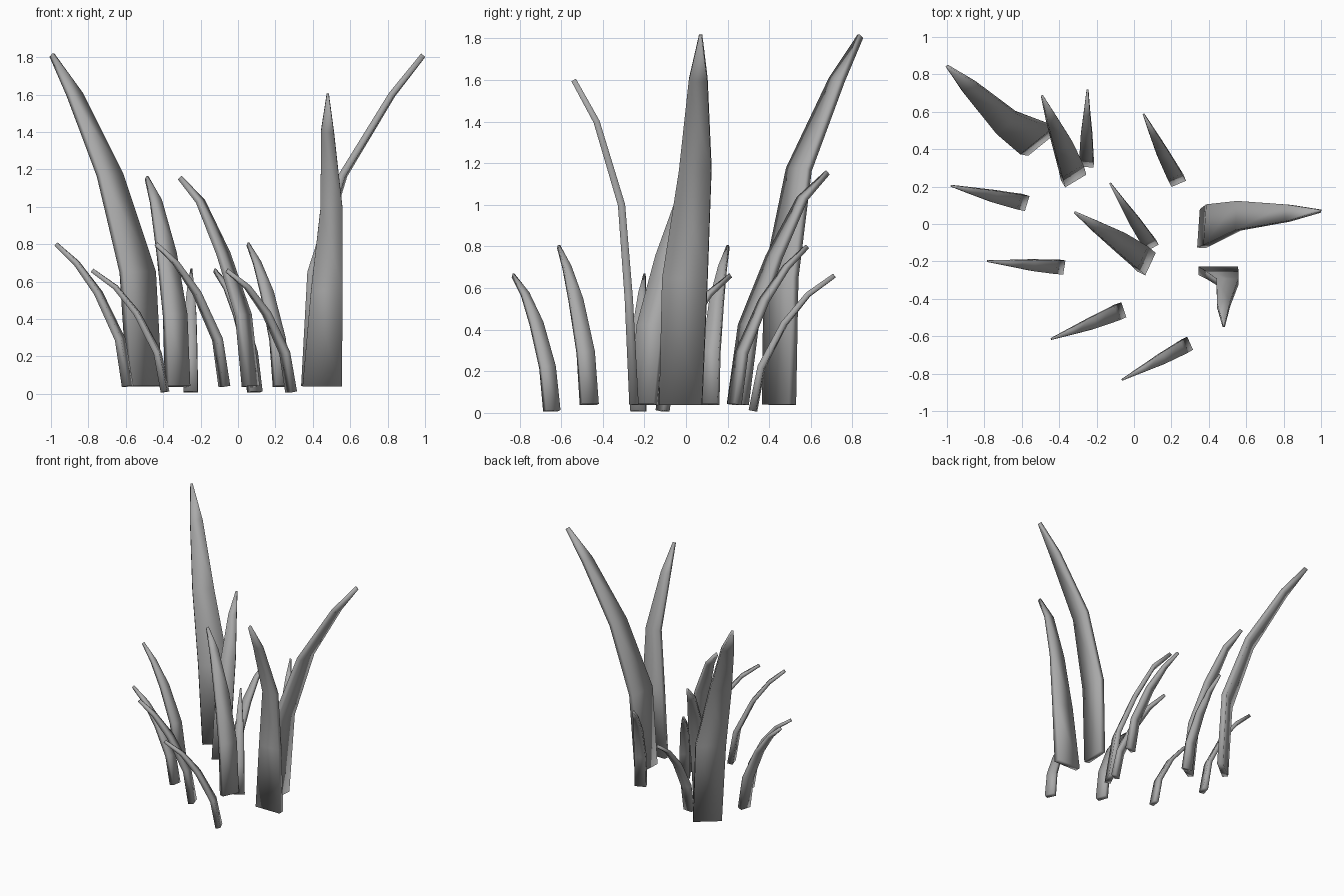
import bpy, bmesh
from math import radians
from mathutils import Vector, Matrix

cube = bpy.data.objects.get("Cube")
if cube:
    bpy.data.objects.remove(cube)

grey = bpy.data.materials.new("plain_grey")
grey.use_nodes = True
colour = (0.4, 0.4, 0.4, 1)
grey.diffuse_color = colour
grey.node_tree.nodes["Principled BSDF"].inputs["Base Color"].default_value = colour

# Blade shapes: root and tip thickness, then rings of (lean, sideways drift, height, half width)
SHAPES = {
    "giant": (.045, .028, [(0, 0, .04, .103), (.03, .022, .65, .109), (.19, .083, 1.17, .078),
                           (.45, .115, 1.6, .045), (.615, .138, 1.81, .008)]),
    "upright": (.045, .025, [(0, 0, .04, .105), (.025, .025, .55, .085), (.06, .05, 1.0, .058),
                             (.18, .028, 1.4, .035), (.29, .03, 1.6, .006)]),
    "tall": (.045, .025, [(0, 0, .04, .066), (.05, -.015, .42, .065), (.18, -.04, .75, .053),
                          (.325, -.06, 1.03, .03), (.455, -.08, 1.155, .006)]),
    "medium": (.04, .022, [(0, 0, .04, .042), (.04, .005, .29, .041), (.16, .015, .54, .033),
                           (.28, .022, .7, .019), (.392, .028, .8, .005)]),
    "short": (.036, .022, [(0, 0, .01, .038), (.04, .005, .22, .037), (.15, .014, .43, .031),
                           (.265, .022, .57, .018), (.39, .03, .66, .005)]),
}


def make_blade(name, shape, x, y, yaw):
    """Tapered four-sided strip swept along a bent path."""
    root, tip, rings = SHAPES[shape]
    path = [Vector((r[0], r[1], r[2])) for r in rings]
    last = len(path) - 1
    bm = bmesh.new()
    loops = []
    for i, point in enumerate(path):
        along = (path[min(i + 1, last)] - path[max(i - 1, 0)]).normalized()
        side = Vector((0, 1, 0))
        face = side.cross(along).normalized()
        wide = side * rings[i][3]
        thick = face * (root + (tip - root) * i / last) / 2
        loops.append([bm.verts.new(point + wide * a + thick * b)
                      for a, b in ((-1, -1), (1, -1), (1, 1), (-1, 1))])
    for low, high in zip(loops, loops[1:]):
        for k in range(4):
            n = (k + 1) % 4
            bm.faces.new((low[k], low[n], high[n], high[k]))
    bm.faces.new(loops[0])
    bm.faces.new(loops[-1])
    bmesh.ops.recalc_face_normals(bm, faces=bm.faces)
    bm.transform(Matrix.Translation((x, y, 0)) @ Matrix.Rotation(radians(yaw), 4, 'Z'))
    for f in bm.faces:
        f.smooth = True
    mesh = bpy.data.meshes.new(name)
    bm.to_mesh(mesh)
    bm.free()
    mesh.materials.append(grey)
    bpy.context.collection.objects.link(bpy.data.objects.new(name, mesh))


# Placement of every blade: shape, x, y, direction of lean
PLANTED = [
    ("giant", -.5, .447, 129), ("giant", .367, -.025, -4),
    ("upright", .45, -.25, -90),
    ("tall", -.323, .249, 121), ("tall", .068, -.205, 155),
    ("medium", .232, .233, 113), ("medium", -.59, .115, 163), ("medium", -.073, -.465, 198),
    ("short", -.253, .322, 85), ("short", .09, -.113, 119),
    ("short", -.39, -.23, 171), ("short", .284, -.645, 204),
]
for number, (shape, x, y, yaw) in enumerate(PLANTED, 1):
    make_blade(f"{shape}_grass_blade_{number}", shape, x, y, yaw)
